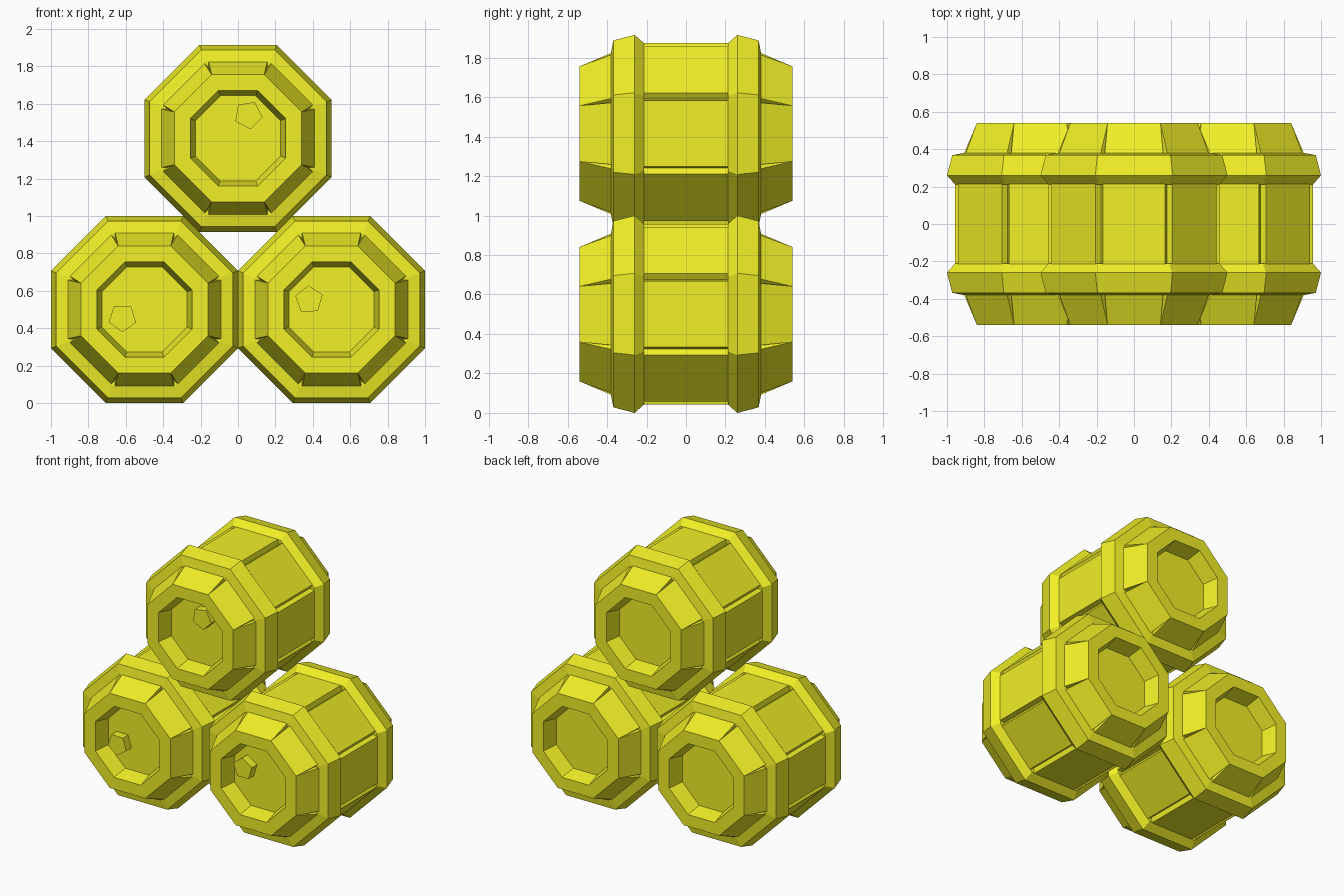
import bpy, bmesh
from math import sin, cos, tan, pi, radians

if "Cube" in bpy.data.objects:
    bpy.data.objects.remove(bpy.data.objects["Cube"])

T = tan(pi / 8)  # half side of an octagon with apothem 1

yellow = bpy.data.materials.new("yellow")
yellow.diffuse_color = (0.88, 0.87, 0.02, 1)
yellow.use_nodes = True
yellow.node_tree.nodes["Principled BSDF"].inputs["Base Color"].default_value = yellow.diffuse_color


def octagon(y, a):
    r = a / cos(pi / 8)
    return [(r * cos(pi / 8 + k * pi / 4), y, r * sin(pi / 8 + k * pi / 4)) for k in range(8)]


def stave_ring(y, a, half=None, core=None):
    """Eight flat staves with a V groove at each corner; collapses to a plain octagon."""
    half = a * T if half is None else half
    corners = octagon(y, a if core is None else core)
    pts = []
    for k in range(8):
        c, s = cos(k * pi / 4), sin(k * pi / 4)
        for t in (-half, half):
            pts.append((a * c - t * s, y, a * s + t * c))
        pts.append(corners[k])
    return pts


def loft(name, rings, location, caps=True):
    """Skin rings of points: capped ends, or joined last to first."""
    bm = bmesh.new()
    vr = [[bm.verts.new(p) for p in ring] for ring in rings]
    n = len(vr[0])
    pairs = list(zip(vr, vr[1:])) + ([] if caps else [(vr[-1], vr[0])])
    for a, b in pairs:
        for i in range(n):
            j = (i + 1) % n
            bm.faces.new((a[i], a[j], b[j], b[i]))
    if caps:
        bm.faces.new(vr[0])
        bm.faces.new(vr[-1])
    bmesh.ops.remove_doubles(bm, verts=bm.verts, dist=0.0005)
    bmesh.ops.recalc_face_normals(bm, faces=bm.faces)
    me = bpy.data.meshes.new(name)
    bm.to_mesh(me)
    bm.free()
    me.materials.append(yellow)
    ob = bpy.data.objects.new(name, me)
    ob.location = location
    bpy.context.collection.objects.link(ob)


# half barrel: recessed head, rim, tapered stave ends, straight middle
half_body = [(-0.43, 0.228), (-0.54, 0.255), (-0.54, 0.34),
             (-0.375, 0.41, 0.157, 0.38), (-0.24, 0.458, 0.167, 0.423)]
body = half_body + [(-p[0],) + p[1:] for p in reversed(half_body)]

# hoop cross-section: y, apothem
hoop = [(-0.38, 0.37), (-0.38, 0.41), (-0.368, 0.472), (-0.26, 0.5), (-0.212, 0.457), (-0.212, 0.37)]

# barrel name, x, z, then the bung's offset and turn on the front head
barrels = [("left", -0.5, 0.5, -0.118, -0.045, -19),
           ("right", 0.5, 0.5, -0.12, 0.052, 20),
           ("top", 0.0, 1.415, 0.055, 0.125, -9)]

for name, x, z, bx, bz, turn in barrels:
    loft(name + "_barrel_staves", [stave_ring(*p) for p in body], (x, 0, z))
    for side, label in ((1, "front"), (-1, "back")):
        loft(f"{name}_{label}_hoop", [octagon(side * y, a) for y, a in hoop], (x, 0, z), caps=False)
    # five-sided bung
    ang = [radians(turn + 72 * k) for k in range(5)]
    loft(name + "_bung", [[(0.077 * cos(a), y, 0.077 * sin(a)) for a in ang] for y in (-0.49, -0.42)],
         (x + bx, 0, z + bz))
